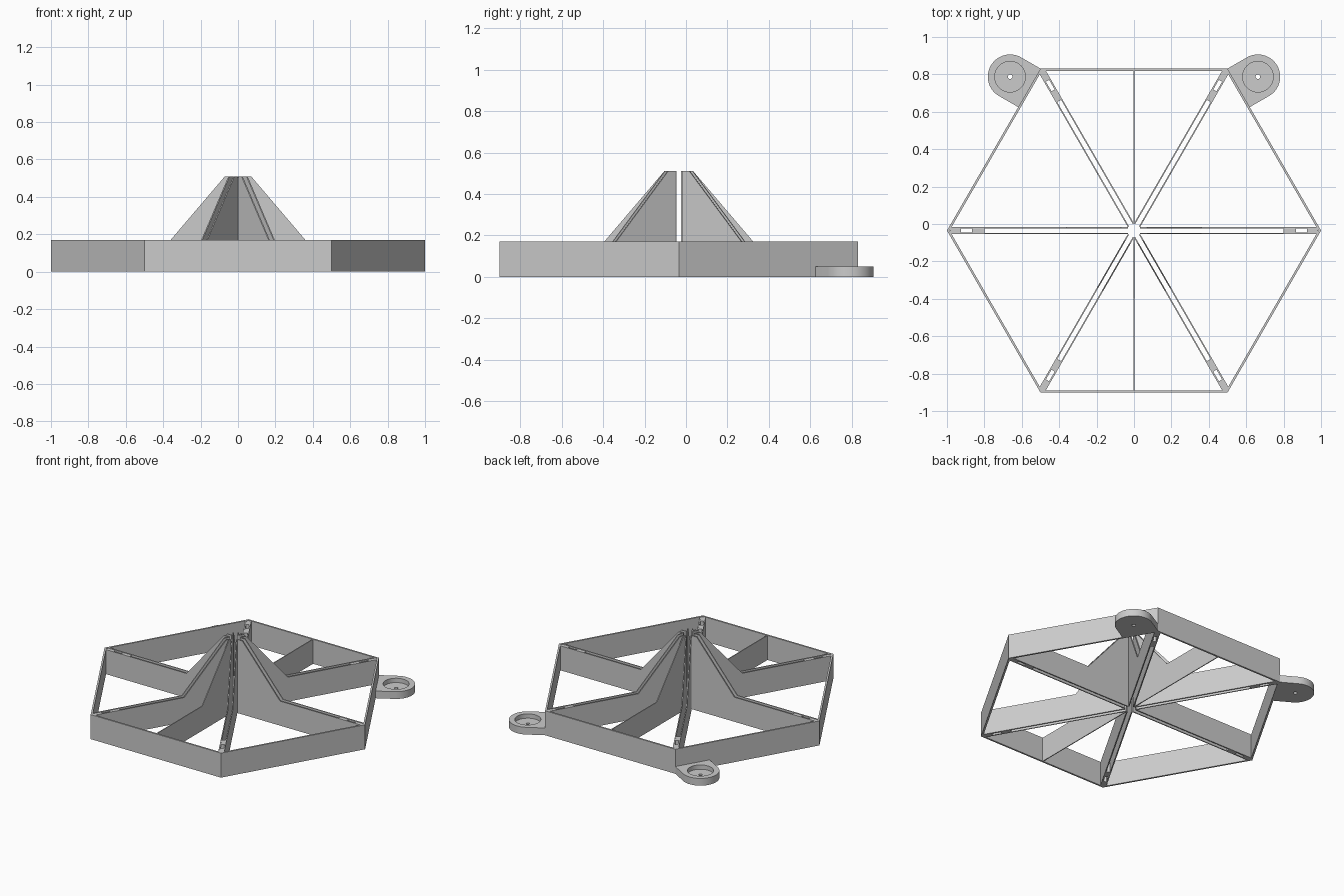
import bpy
import math
from math import cos, sin, pi, radians
from mathutils import Matrix, Vector

cube = bpy.data.objects.get("Cube")
if cube:
    bpy.data.objects.remove(cube, do_unlink=True)

grey = bpy.data.materials.new("plain_grey")
grey.use_nodes = True
COLOUR = (0.6, 0.6, 0.6, 1)
grey.diffuse_color = COLOUR
grey.node_tree.nodes["Principled BSDF"].inputs["Base Color"].default_value = COLOUR

# Main dimensions
CENTRE = Matrix.Translation((0, -0.035, 0))
RIM_H, PEAK_H = 0.17, 0.51
RISE_START, PEAK_R = 0.36, 0.07
APOTHEM = cos(pi / 6)
RIM_T = 0.012
WALL_IN, WALL_OUT = 0.012, 0.019


def ring(radius, sides, cx=0, cy=0):
    return [(cx + radius * cos(2 * pi * i / sides), cy + radius * sin(2 * pi * i / sides))
            for i in range(sides)]


def plate(name, loops, low, high, matrix=Matrix(), smooth=False):
    """Extrude closed outlines (inner outlines become holes) from low to high."""
    curve = bpy.data.curves.new(name, "CURVE")
    curve.dimensions = "2D"
    curve.fill_mode = "BOTH"
    curve.extrude = (high - low) / 2
    for loop in loops:
        spline = curve.splines.new("POLY")
        spline.points.add(len(loop) - 1)
        for point, (x, y) in zip(spline.points, loop):
            point.co = (x, y, 0, 1)
        spline.use_cyclic_u = True
    temp = bpy.data.objects.new(name + "_outline", curve)
    bpy.context.collection.objects.link(temp)
    bpy.context.view_layer.update()
    graph = bpy.context.evaluated_depsgraph_get()
    mesh = bpy.data.meshes.new_from_object(temp.evaluated_get(graph))
    bpy.data.objects.remove(temp, do_unlink=True)
    mesh.name = name
    mesh.transform(CENTRE @ matrix @ Matrix.Translation((0, 0, (low + high) / 2)))
    mesh.materials.clear()
    mesh.materials.append(grey)
    obj = bpy.data.objects.new(name, mesh)
    bpy.context.collection.objects.link(obj)
    bpy.ops.object.select_all(action="DESELECT")
    bpy.context.view_layer.objects.active = obj
    obj.select_set(True)
    if smooth:
        bpy.ops.object.shade_smooth_by_angle(angle=radians(30))
    else:
        bpy.ops.object.shade_flat()
    return obj


def rib_profile(inner, outer):
    """Side outline of a rib: low beam that climbs to the central peak."""
    return [(inner, 0), (outer, 0), (outer, RIM_H), (RISE_START, RIM_H),
            (PEAK_R, PEAK_H), (inner, PEAK_H)]


def upright(angle):
    """Stand a flat outline on edge, pointing outward at the given angle."""
    return Matrix.Rotation(angle, 4, "Z") @ Matrix.Rotation(pi / 2, 4, "X")


# Hexagonal rim
plate("rim", [ring(1, 6), ring(1 - RIM_T / APOTHEM, 6)], 0, RIM_H)

# Six double-walled spokes, with slotted blocks at the corners
spoke_start = WALL_OUT / math.tan(pi / 6)
for i in range(6):
    angle = i * pi / 3
    for side, low, high in (("a", -WALL_OUT, -WALL_IN), ("b", WALL_IN, WALL_OUT)):
        plate(f"spoke_wall_{i}{side}", [rib_profile(spoke_start, 0.98)], low, high, upright(angle))
    block = [(0.8, -WALL_IN), (0.985, -WALL_IN), (0.985, WALL_IN), (0.8, WALL_IN)]
    slot = [(0.865, -0.01), (0.925, -0.01), (0.925, 0.01), (0.865, 0.01)]
    plate(f"corner_block_{i}", [block, slot], 0, RIM_H - 0.003, Matrix.Rotation(angle, 4, "Z"))

# Thin single ribs to the front and back rim walls
for name, angle in (("back_rib", pi / 2), ("front_rib", -pi / 2)):
    plate(name, [rib_profile(2 * WALL_OUT, APOTHEM - RIM_T / 2)], -0.003, 0.003, upright(angle))

# Round-ended mounting lugs with a recess and a small hole
LUG_R, LUG_H, FLOOR_H = 0.119, 0.05, 0.02
outline = [(0, LUG_R), (0, -LUG_R)]
outline += [(LUG_R + LUG_R * cos(a), LUG_R * sin(a))
            for a in (radians(-90 + 6 * k) for k in range(31))]
for name, side in (("left_lug", 1), ("right_lug", -1)):
    corner = Vector((side * 0.5, APOTHEM, 0))
    along = Vector((side * 0.5, -APOTHEM, 0))
    turn = pi / 6 if side > 0 else pi - pi / 6
    place = Matrix.Translation(corner + along * LUG_R) @ Matrix.Rotation(turn, 4, "Z")
    plate(name + "_floor", [outline, ring(0.012, 24, LUG_R)], 0, FLOOR_H, place, True)
    plate(name + "_collar", [outline, ring(0.082, 48, LUG_R)], FLOOR_H, LUG_H, place, True)
